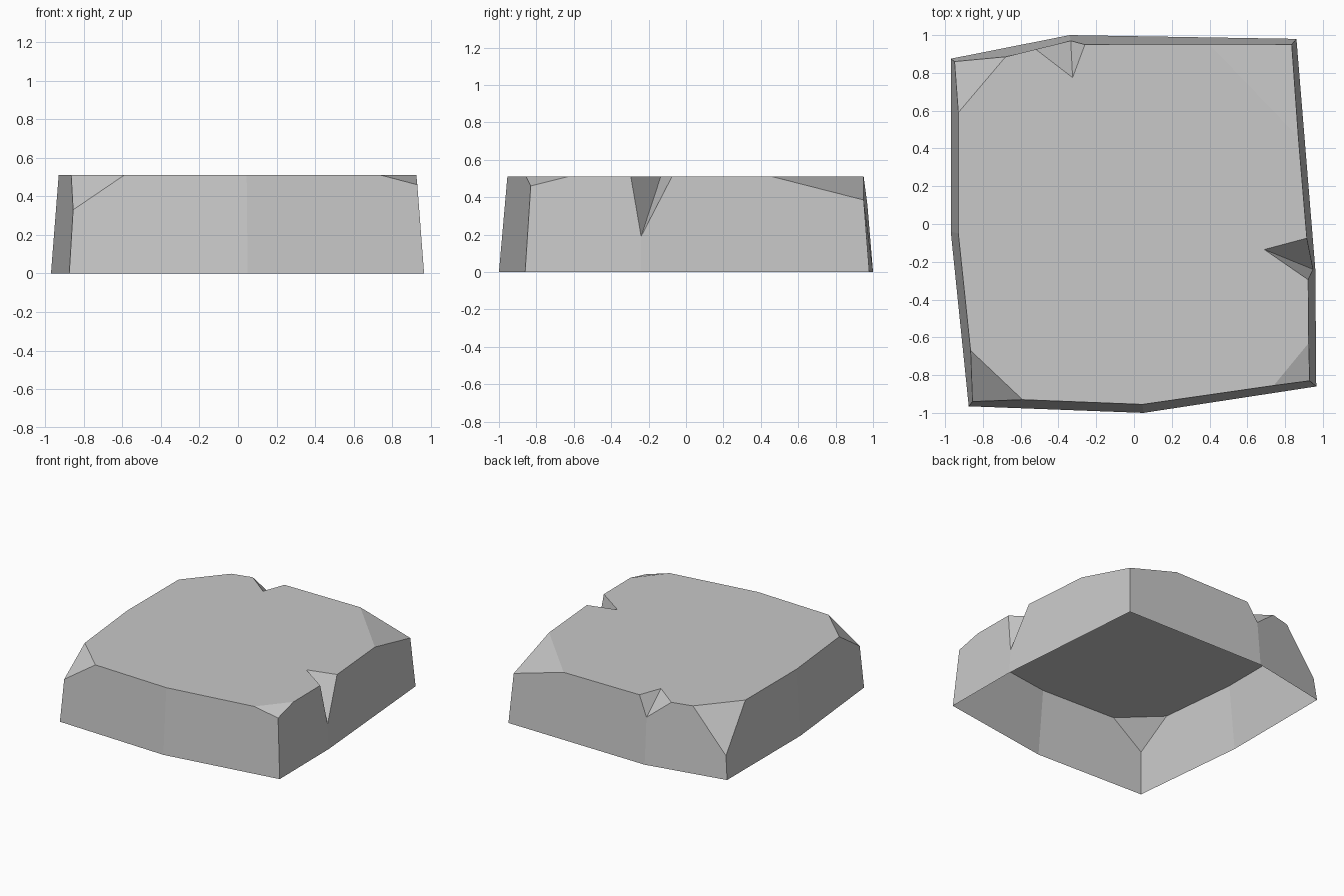
import bpy
import bmesh

if "Cube" in bpy.data.objects:
    bpy.data.objects.remove(bpy.data.objects["Cube"], do_unlink=True)

TOP = 0.51

stone = bpy.data.materials.new("stone grey")
stone.use_nodes = True
colour = (0.58, 0.58, 0.58, 1.0)
stone.diffuse_color = colour
stone.node_tree.nodes["Principled BSDF"].inputs["Base Color"].default_value = colour


def corner(base, apex, rim):
    """One post of the outline: foot, upper end, and the rim points around it."""
    return {"base": base, "apex": apex, "rim": rim}


# Outline counter-clockwise from above.
# One rim point: plain edge. Two: chipped corner. Three: notch cut inward.
posts = [
    corner((-0.875, -0.965), (-0.855, -0.94, 0.33), [(-0.865, -0.67), (-0.59, -0.93)]),
    corner((0.05, -1.0), None, [(0.045, -0.955)]),
    corner((0.965, -0.86), (0.93, -0.83, 0.46), [(0.74, -0.855), (0.925, -0.63)]),
    corner((0.96, -0.24), (0.948, -0.24, 0.19), [(0.922, -0.295), (0.69, -0.135), (0.915, -0.075)]),
    corner((0.86, 0.98), (0.835, 0.95, 0.385), [(0.87, 0.46), (0.4, 0.95)]),
    corner((-0.34, 1.0), (-0.335, 0.97, 0.36), [(-0.26, 0.95), (-0.325, 0.775), (-0.52, 0.925)]),
    corner((-0.97, 0.875), (-0.95, 0.86, 0.18), [(-0.68, 0.885), (-0.93, 0.59)]),
    corner((-0.97, -0.04), None, [(-0.93, -0.05)]),
]

bm = bmesh.new()
for p in posts:
    p["base"] = bm.verts.new((*p["base"], 0))
    p["rim"] = [bm.verts.new((*xy, TOP)) for xy in p["rim"]]
    p["apex"] = bm.verts.new(p["apex"]) if p["apex"] else None

# Side walls between neighbouring posts
for a, b in zip(posts, posts[1:] + posts[:1]):
    loop = [a["base"], b["base"], b["apex"], b["rim"][0], a["rim"][-1], a["apex"]]
    bm.faces.new([v for v in loop if v])

# Chipped corners and notch sides
for p in posts:
    for near, far in zip(p["rim"], p["rim"][1:]):
        bm.faces.new((p["apex"], far, near))

# Flat top; the underside stays open
bm.faces.new([v for p in posts for v in p["rim"]])

# Outward normals on an open shell
bmesh.ops.recalc_face_normals(bm, faces=bm.faces[:])
bm.normal_update()
if max(bm.faces, key=lambda f: f.calc_area()).normal.z < 0:
    bmesh.ops.reverse_faces(bm, faces=bm.faces[:])

mesh = bpy.data.meshes.new("stone_slab")
bm.to_mesh(mesh)
bm.free()
mesh.materials.append(stone)
slab = bpy.data.objects.new("stone_slab", mesh)
bpy.context.collection.objects.link(slab)
